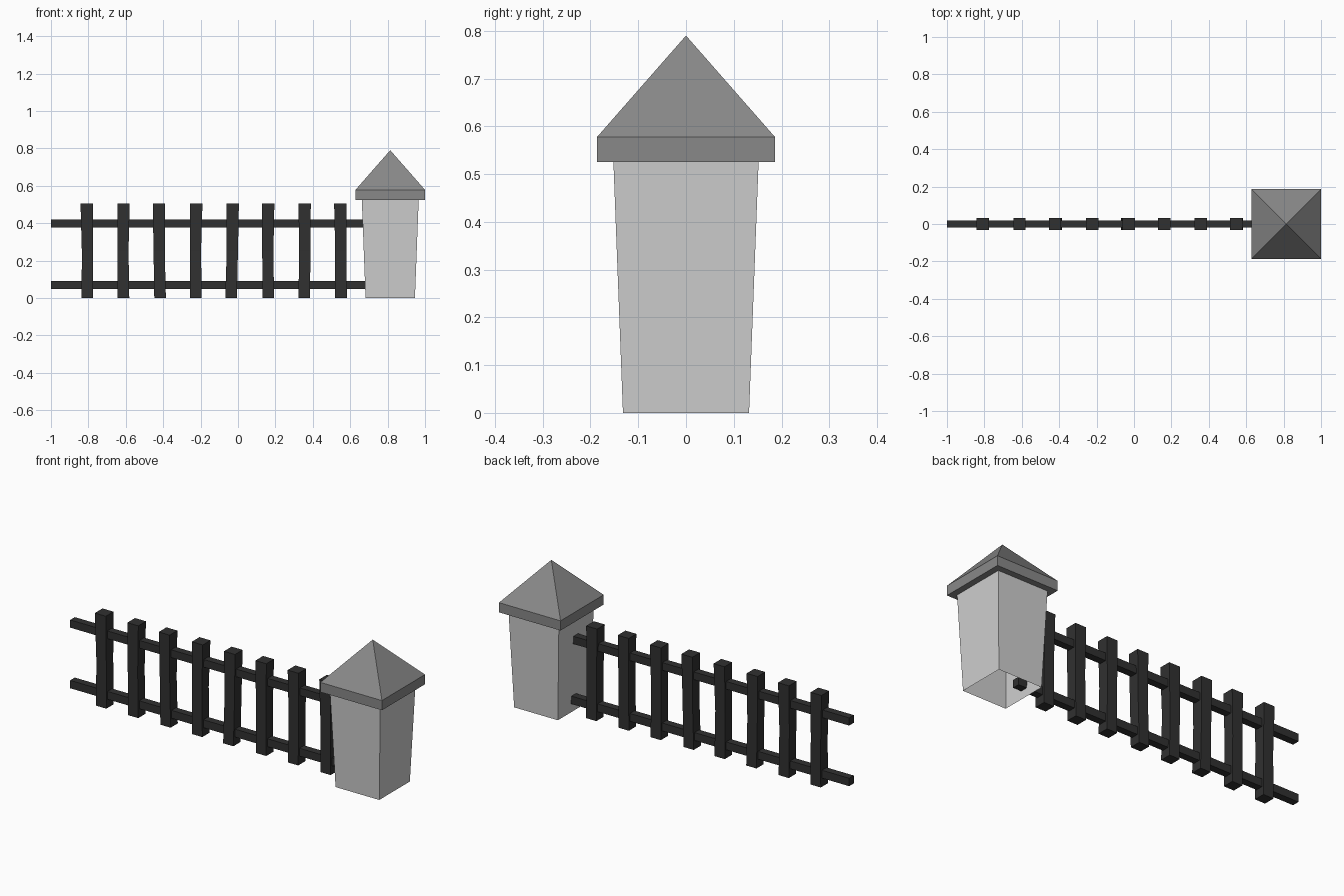
import bpy, bmesh

if "Cube" in bpy.data.objects:
    bpy.data.objects.remove(bpy.data.objects["Cube"])


def material(name, v):
    m = bpy.data.materials.new(name)
    m.diffuse_color = (v, v, v, 1)
    m.use_nodes = True
    m.node_tree.nodes["Principled BSDF"].inputs["Base Color"].default_value = m.diffuse_color
    return m


IRON = material("dark iron", 0.030)
STONE = material("pale stone", 0.62)
SLATE = material("grey slate", 0.25)


def loft(name, rings, mat, bottom=True, top=True):
    """Stack of rectangles (cx, cy, z, half_x, half_y); a zero-size last ring makes a point."""
    bm = bmesh.new()
    loops = []
    for cx, cy, z, hx, hy in rings:
        if hx == 0:
            loops.append([bm.verts.new((cx, cy, z))])
        else:
            loops.append([bm.verts.new((cx + sx * hx, cy + sy * hy, z))
                          for sx, sy in ((-1, -1), (1, -1), (1, 1), (-1, 1))])
    for a, b in zip(loops, loops[1:]):
        for i in range(4):
            j = (i + 1) % 4
            if len(b) == 1:
                bm.faces.new((a[i], a[j], b[0]))
            else:
                bm.faces.new((a[i], a[j], b[j], b[i]))
    if bottom:
        bm.faces.new(loops[0][::-1])
    if top and len(loops[-1]) == 4:
        bm.faces.new(loops[-1])
    me = bpy.data.meshes.new(name)
    bm.to_mesh(me)
    bm.free()
    me.materials.append(mat)
    ob = bpy.data.objects.new(name, me)
    bpy.context.collection.objects.link(ob)
    return ob


# Stone pillar: widens upward, open underneath
PX = 0.814
loft("pillar", [(PX, 0, 0, 0.132, 0.132), (PX, 0, 0.526, 0.152, 0.152)],
     STONE, bottom=False, top=False)

# Pillar cap: square slab with pyramid roof
loft("pillar_cap", [(PX, 0, 0.525, 0.186, 0.186), (PX, 0, 0.578, 0.186, 0.186),
                    (PX, 0, 0.79, 0, 0)], SLATE)

# Two horizontal rails, ending just inside the pillar
for name, z0, z1 in (("lower_rail", 0.047, 0.09), ("upper_rail", 0.378, 0.42)):
    loft(name, [(-0.135, 0, z0, 0.865, 0.02), (-0.135, 0, z1, 0.865, 0.02)], IRON)

# Slightly crooked pickets: x shifts at the bottom, middle and top
BENDS = [(0.002, 0.002, -0.002), (0.001, -0.002, 0.001), (0.003, -0.002, -0.003),
         (0.001, -0.002, 0.003), (-0.005, 0.002, 0.004), (0.0, -0.002, 0.0),
         (-0.001, 0.002, 0.001), (0.002, 0.001, -0.002)]
for i, (b, m, t) in enumerate(BENDS):
    x = -0.807 + i * 0.1937
    loft(f"picket_{i + 1}", [(x + b, 0, 0, 0.031, 0.031),
                             (x + m, 0, 0.25, 0.030, 0.030),
                             (x + t, 0, 0.505, 0.033, 0.033)], IRON)
